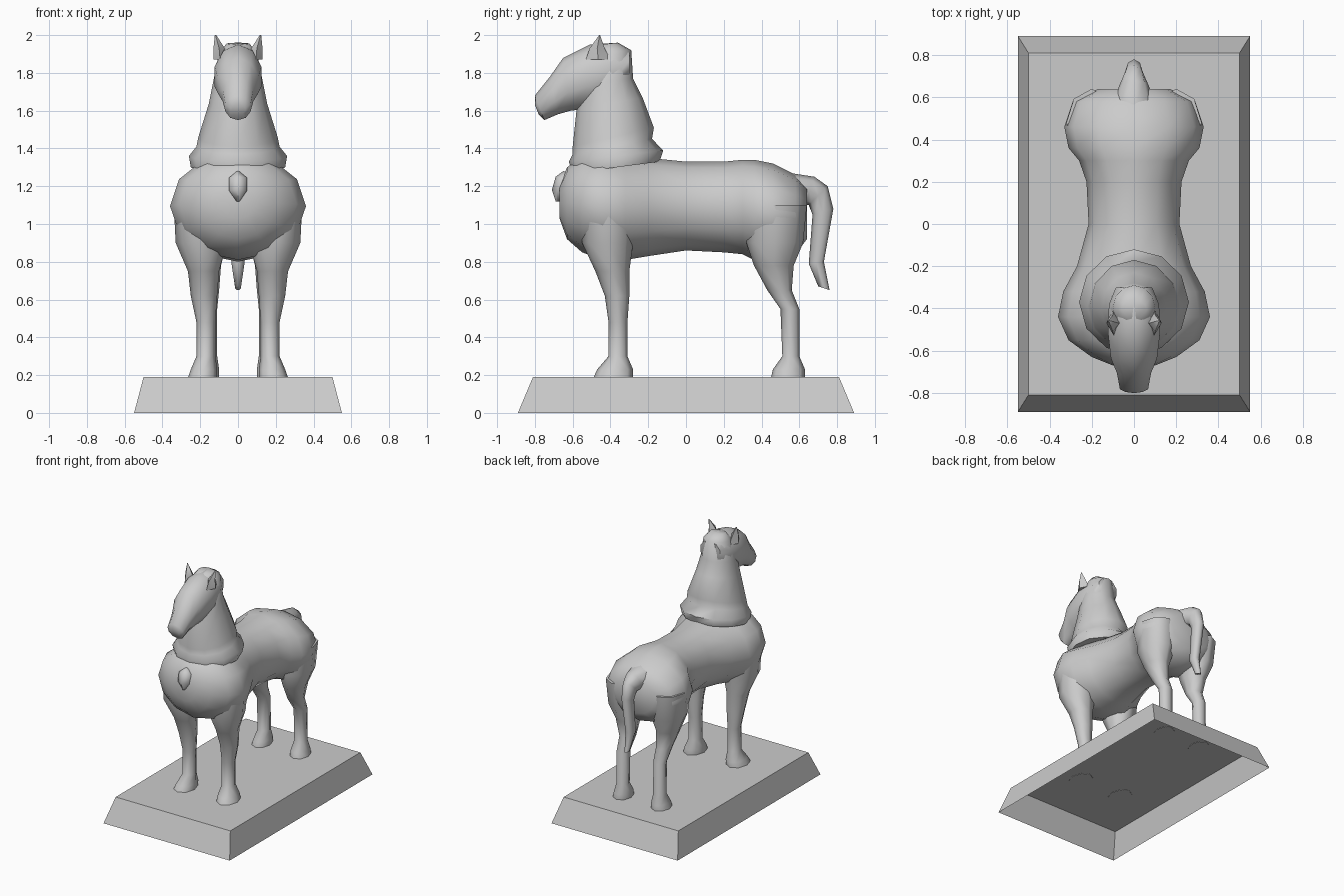
import bpy, bmesh, math
from mathutils import Vector

if "Cube" in bpy.data.objects:
    bpy.data.objects.remove(bpy.data.objects["Cube"], do_unlink=True)

GREY = (.6, .6, .6, 1)
stone = bpy.data.materials.new("grey_stone")
stone.use_nodes = True
stone.diffuse_color = GREY
stone.node_tree.nodes["Principled BSDF"].inputs["Base Color"].default_value = GREY


def finish(name, bm, smooth=True):
    """Turn the bmesh into a named stone object."""
    bmesh.ops.recalc_face_normals(bm, faces=bm.faces)
    mesh = bpy.data.meshes.new(name)
    bm.to_mesh(mesh)
    bm.free()
    mesh.materials.append(stone)
    part = bpy.data.objects.new(name, mesh)
    bpy.context.collection.objects.link(part)
    if smooth:
        bpy.ops.object.select_all(action='DESELECT')
        part.select_set(True)
        bpy.context.view_layer.objects.active = part
        bpy.ops.object.shade_smooth_by_angle(angle=math.radians(60))


def slanted(start, end, width, centre=0):
    """Oval between two (y, z) points; width is the half width in x."""
    return Vector((centre, *start)), Vector((centre, *end)), width


def upright(y, top, bottom, width):
    return slanted((y, top), (y, bottom), width)


def level(z, front, back, inner, outer):
    return slanted((front, z), (back, z), (outer - inner) / 2, (outer + inner) / 2)


def bridge(bm, lower, upper):
    """Join two closed loops of vertices with quads."""
    for i in range(len(lower)):
        bm.faces.new((lower[i - 1], lower[i], upper[i], upper[i - 1]))


def loft(name, sections, sides, mirror=1):
    """Skin a row of oval sections and cap both ends."""
    bm = bmesh.new()
    loops = []
    for start, end, width in sections:
        middle, half = (start + end) / 2, (start - end) / 2
        loop = []
        for i in range(sides):
            angle = math.tau * i / sides
            point = middle + half * math.cos(angle)
            point.x = mirror * (point.x + width * math.sin(angle))
            loop.append(bm.verts.new(point))
        loops.append(loop)
    for lower, upper in zip(loops, loops[1:]):
        bridge(bm, lower, upper)
    bm.faces.new(loops[0])
    bm.faces.new(loops[-1])
    finish(name, bm)


# Plinth: tapered shell, open underneath
def rectangle(bm, half_x, half_y, z):
    corners = ((-1, -1), (1, -1), (1, 1), (-1, 1))
    return [bm.verts.new((half_x * x, half_y * y, z)) for x, y in corners]


FLOOR = .19
bm = bmesh.new()
foot = rectangle(bm, half_x=.55, half_y=.89, z=0)
deck = rectangle(bm, half_x=.5, half_y=.81, z=FLOOR)
bridge(bm, foot, deck)
bm.faces.new(deck)
finish("plinth", bm, smooth=False)

# Body from chest to rump
loft("body", [
    upright(y=-.67, top=1.2, bottom=1.03, width=.1),
    upright(y=-.63, top=1.3, bottom=.92, width=.2),
    upright(y=-.55, top=1.36, bottom=.85, width=.31),
    upright(y=-.44, top=1.38, bottom=.81, width=.36),
    upright(y=-.32, top=1.36, bottom=.81, width=.335),
    upright(y=-.2, top=1.35, bottom=.83, width=.27),
    upright(y=0, top=1.33, bottom=.86, width=.215),
    upright(y=.2, top=1.33, bottom=.85, width=.225),
    upright(y=.3, top=1.34, bottom=.84, width=.26),
    upright(y=.36, top=1.34, bottom=.81, width=.31),
    upright(y=.46, top=1.32, bottom=.8, width=.33),
    upright(y=.58, top=1.26, bottom=.84, width=.29),
    upright(y=.64, top=1.2, bottom=.92, width=.17),
], sides=12)

# Neck with its collar step
loft("neck", [
    slanted(start=(-.6, 1.27), end=(-.14, 1.33), width=.25),
    slanted(start=(-.62, 1.33), end=(-.12, 1.39), width=.26),
    slanted(start=(-.6, 1.37), end=(-.18, 1.45), width=.22),
    slanted(start=(-.6, 1.41), end=(-.17, 1.51), width=.21),
    slanted(start=(-.58, 1.6), end=(-.23, 1.67), width=.155),
    slanted(start=(-.54, 1.75), end=(-.28, 1.77), width=.13),
    slanted(start=(-.5, 1.9), end=(-.29, 1.92), width=.1),
    slanted(start=(-.45, 1.95), end=(-.36, 1.96), width=.06),
], sides=12)

# Head from poll to muzzle
loft("head", [
    slanted(start=(-.3, 1.92), end=(-.3, 1.76), width=.09),
    slanted(start=(-.36, 1.96), end=(-.42, 1.62), width=.125),
    slanted(start=(-.51, 1.95), end=(-.52, 1.61), width=.13),
    slanted(start=(-.65, 1.88), end=(-.61, 1.6), width=.115),
    slanted(start=(-.72, 1.78), end=(-.68, 1.58), width=.085),
    slanted(start=(-.8, 1.68), end=(-.75, 1.55), width=.07),
    slanted(start=(-.8, 1.63), end=(-.78, 1.58), width=.04),
], sides=10)

# Chest pendant
loft("pendant", [
    slanted(start=(-.69, 1.12), end=(-.64, 1.12), width=.01),
    slanted(start=(-.71, 1.18), end=(-.6, 1.17), width=.055),
    slanted(start=(-.69, 1.25), end=(-.6, 1.23), width=.055),
    slanted(start=(-.65, 1.28), end=(-.6, 1.27), width=.01),
], sides=6)

# Tail arching off the rump
loft("tail", [
    slanted(start=(.55, 1.27), end=(.6, 1.1), width=.1),
    slanted(start=(.68, 1.25), end=(.63, 1.1), width=.07),
    slanted(start=(.75, 1.2), end=(.65, 1.1), width=.05),
    slanted(start=(.78, 1.08), end=(.67, 1.05), width=.04),
    slanted(start=(.73, .8), end=(.65, .79), width=.035),
    slanted(start=(.76, .65), end=(.7, .67), width=.015),
], sides=8)

front_leg = [
    level(z=1.1, front=-.55, back=-.27, inner=.1, outer=.34),
    level(z=.9, front=-.55, back=-.28, inner=.06, outer=.33),
    level(z=.75, front=-.48, back=-.3, inner=.1, outer=.265),
    level(z=.62, front=-.43, back=-.3, inner=.11, outer=.25),
    level(z=.48, front=-.41, back=-.31, inner=.12, outer=.22),
    level(z=.3, front=-.41, back=-.31, inner=.12, outer=.22),
    level(z=.23, front=-.47, back=-.28, inner=.11, outer=.25),
    level(z=FLOOR - .003, front=-.49, back=-.28, inner=.11, outer=.265),
]
hind_leg = [
    level(z=1.1, front=.32, back=.64, inner=.08, outer=.32),
    level(z=.9, front=.32, back=.62, inner=.06, outer=.31),
    level(z=.78, front=.36, back=.57, inner=.09, outer=.26),
    level(z=.65, front=.43, back=.56, inner=.1, outer=.22),
    level(z=.55, front=.5, back=.6, inner=.11, outer=.21),
    level(z=.3, front=.51, back=.6, inner=.11, outer=.21),
    level(z=.23, front=.46, back=.63, inner=.1, outer=.225),
    level(z=FLOOR - .003, front=.45, back=.63, inner=.1, outer=.235),
]
ear = [
    level(z=1.87, front=-.53, back=-.4, inner=.06, outer=.13),
    level(z=1.93, front=-.51, back=-.43, inner=.07, outer=.13),
    level(z=2, front=-.46, back=-.455, inner=.115, outer=.123),
]

# Paired legs and ears
for label, mirror in (("left", 1), ("right", -1)):
    loft(label + "_front_leg", front_leg, sides=8, mirror=mirror)
    loft(label + "_hind_leg", hind_leg, sides=8, mirror=mirror)
    loft(label + "_ear", ear, sides=4, mirror=mirror)
